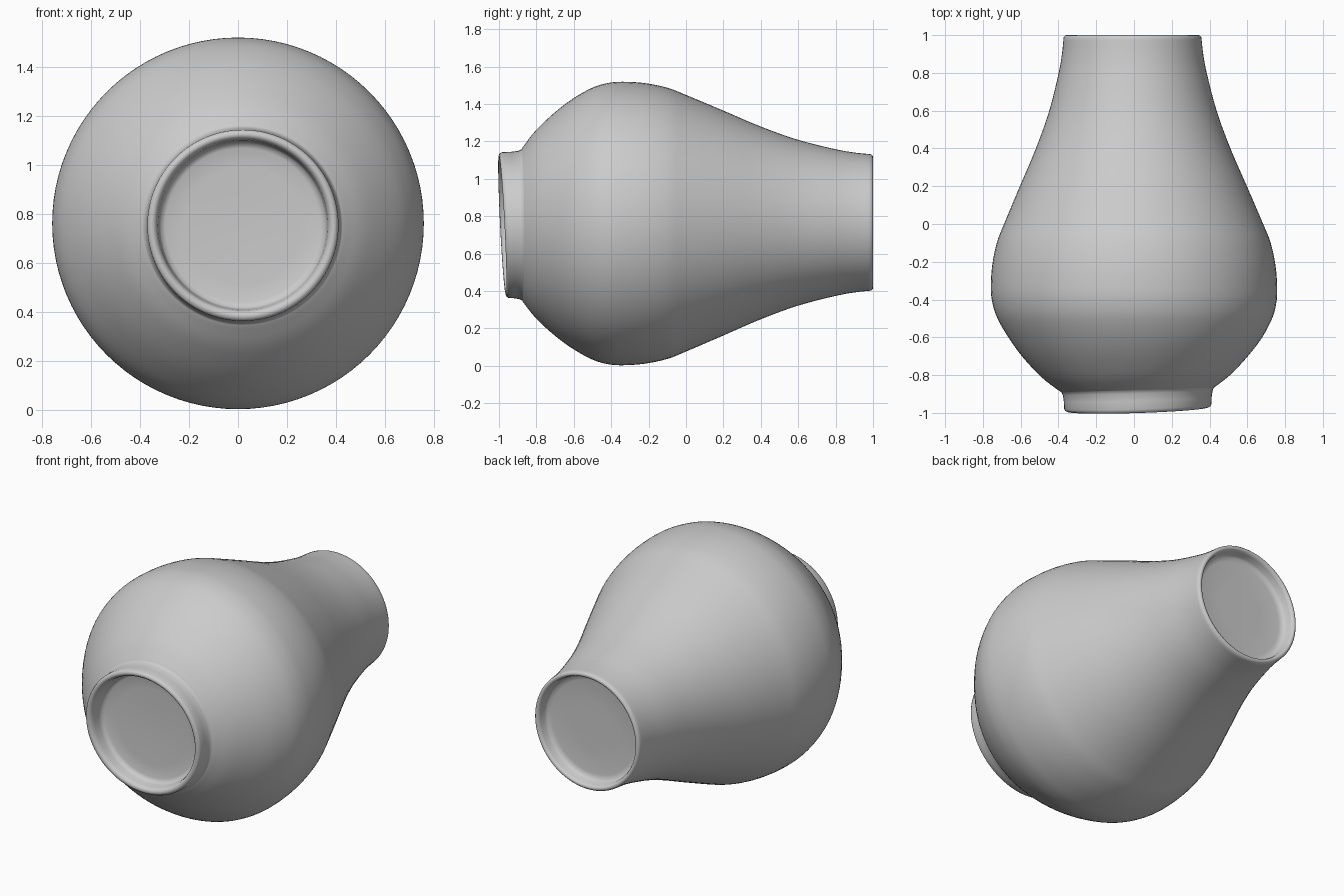
import bpy, bmesh, math

if "Cube" in bpy.data.objects:
    bpy.data.objects.remove(bpy.data.objects["Cube"])

SEG = 96


def catmull(pts, n):
    """Smooth curve through the given profile points."""
    ext = [pts[0]] + pts + [pts[-1]]
    out = []
    for i in range(len(pts) - 1):
        p0, p1, p2, p3 = ext[i:i + 4]
        for k in range(n):
            t = k / n
            out.append(tuple(0.5 * (2 * b + (c - a) * t + (2 * a - 5 * b + 4 * c - d) * t * t
                                    + (3 * b - a - 3 * c + d) * t ** 3)
                             for a, b, c, d in zip(p0, p1, p2, p3)))
    return out + [pts[-1]]


def ramp(y, table):
    """Linear lookup along the vase axis."""
    if y <= table[0][0]:
        return table[0][1]
    for (a, va), (b, vb) in zip(table, table[1:]):
        if y <= b:
            return va + (vb - va) * (y - a) / (b - a)
    return table[-1][1]


# Profile as (y, radius): recessed base and foot ring
foot = [(-0.872, 0.0), (-0.875, 0.12), (-0.878, 0.24), (-0.882, 0.315), (-0.89, 0.336),
        (-0.91, 0.342), (-0.95, 0.347), (-0.97, 0.352), (-0.98, 0.362), (-0.982, 0.373),
        (-0.977, 0.384), (-0.965, 0.39), (-0.93, 0.391), (-0.895, 0.396)]
# Belly, shoulder and neck
body = catmull([(-0.878, 0.404), (-0.86, 0.43), (-0.8, 0.505), (-0.7, 0.598), (-0.6, 0.672),
                (-0.5, 0.727), (-0.42, 0.751), (-0.34, 0.758), (-0.22, 0.75), (-0.1, 0.725),
                (0, 0.686), (0.2, 0.601), (0.4, 0.515), (0.6, 0.443), (0.8, 0.392),
                (0.9, 0.374), (0.975, 0.366)], 4)
# Rounded lip and shallow recessed mouth
mouth = [(0.99, 0.364), (0.998, 0.357), (1.0, 0.348), (0.996, 0.339), (0.98, 0.332),
         (0.945, 0.328), (0.932, 0.318), (0.927, 0.29), (0.925, 0.15), (0.925, 0.0)]
profile = foot + body + mouth

# Hand-made irregularities: axis drift and a tilted foot
drift_x = [(-0.9, 0.02), (-0.7, 0.01), (-0.35, 0.0), (1.0, -0.008)]
drift_z = [(-0.9, 0.753), (-0.6, 0.76), (1.0, 0.767)]
tilt_x = [(-0.98, 0.032), (-0.88, 0.03), (-0.6, 0.0)]
tilt_z = [(-0.98, -0.05), (-0.9, -0.005), (-0.6, 0.0)]

bm = bmesh.new()


def place(y, r, a):
    dx, dz = r * math.cos(a), r * math.sin(a)
    return bm.verts.new((ramp(y, drift_x) + dx,
                         y + ramp(y, tilt_x) * dx + ramp(y, tilt_z) * dz,
                         ramp(y, drift_z) + dz))


rings = [[place(y, r, 2 * math.pi * i / SEG) for i in range(SEG if r > 0 else 1)]
         for y, r in profile]
for lo, hi in zip(rings, rings[1:]):
    for i in range(SEG):
        j = (i + 1) % SEG
        quad = [lo[i % len(lo)], lo[j % len(lo)], hi[j % len(hi)], hi[i % len(hi)]]
        bm.faces.new(list(dict.fromkeys(quad)))
bmesh.ops.recalc_face_normals(bm, faces=bm.faces)

mesh = bpy.data.meshes.new("vase")
bm.to_mesh(mesh)
bm.free()
vase = bpy.data.objects.new("vase", mesh)
bpy.context.collection.objects.link(vase)
for p in mesh.polygons:
    p.use_smooth = True
